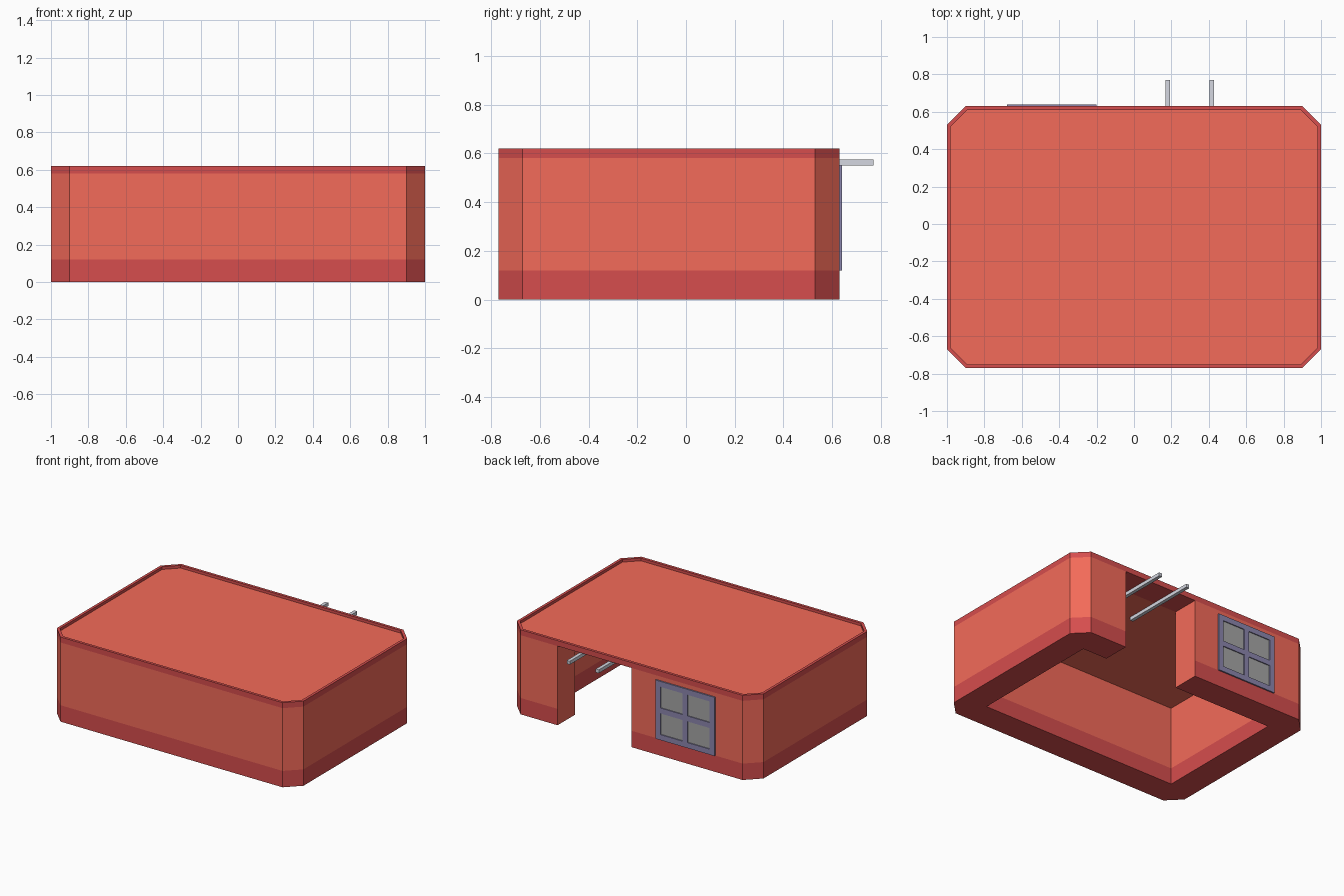
import bpy, bmesh

if "Cube" in bpy.data.objects:
    bpy.data.objects.remove(bpy.data.objects["Cube"])


def material(name, rgb):
    m = bpy.data.materials.new(name)
    m.diffuse_color = (*rgb, 1)
    m.use_nodes = True
    m.node_tree.nodes["Principled BSDF"].inputs["Base Color"].default_value = m.diffuse_color
    return m


BRICK = material("brick", (0.90, 0.145, 0.10))
TRIM = material("trim", (0.67, 0.075, 0.075))
FRAME = material("frame_paint", (0.26, 0.24, 0.42))
GLASS = material("glass", (0.38, 0.38, 0.38))
METAL = material("metal", (0.66, 0.68, 0.75))

TRIM_Z, WALL_Z, ROOF_Z, TOP_Z = 0.12, 0.58, 0.60, 0.62
DOOR = (0.0, 0.6)


def octagon(t=0.0):
    """Chamfered footprint, counter-clockwise, inset by t."""
    x, y0, y1, c = 1 - t, -0.77 + t, 0.63 - t, 0.1 - 0.586 * t
    return [(-x + c, y1), (-x, y1 - c), (-x, y0 + c), (-x + c, y0),
            (x - c, y0), (x, y0 + c), (x, y1 - c), (x - c, y1)]


def ring(bm, pts, z):
    return [bm.verts.new((x, y, z)) for x, y in pts]


def bridge(bm, low, high, mat):
    n = len(low)
    return [_face(bm, (low[i], low[(i + 1) % n], high[(i + 1) % n], high[i]), mat)
            for i in range(n)]


def _face(bm, verts, mat):
    f = bm.faces.new(verts)
    f.material_index = mat
    return f


def finish(bm, name, mats):
    me = bpy.data.meshes.new(name)
    bm.to_mesh(me)
    bm.free()
    for m in mats:
        me.materials.append(m)
    ob = bpy.data.objects.new(name, me)
    bpy.context.collection.objects.link(ob)
    return ob


def boxes(name, spans, mat):
    """One object from several ((x0,x1),(y0,y1),(z0,z1)) blocks."""
    bm = bmesh.new()
    for span in spans:
        new = bmesh.ops.create_cube(bm, size=1)["verts"]
        for v in new:
            v.co = [(a + b) / 2 + c * (b - a) for (a, b), c in zip(span, v.co)]
    return finish(bm, name, [mat])


# Walls: thick shell with a doorway gap at the back and a trim band at the foot
d0, d1 = DOOR
plan = [(d0, 0.63)] + octagon() + [
    (d1, 0.63), (d1, 0.43), (0.8, 0.43), (0.8, -0.57),
    (-0.8, -0.57), (-0.8, 0.43), (d0, 0.43)]
bm = bmesh.new()
foot, mid, head = (ring(bm, plan, z) for z in (0, TRIM_Z, WALL_Z))
lower = bridge(bm, foot, mid, 1)
bridge(bm, mid, head, 0)
lower[9].material_index = lower[-1].material_index = 0  # plain door jambs
_face(bm, foot[::-1], 1)
finish(bm, "walls", [BRICK, TRIM])

# Roof: raised rim, sunken deck, ceiling and door lintel underneath
bm = bmesh.new()
eave, rim = ring(bm, octagon(), WALL_Z), ring(bm, octagon(), TOP_Z)
lip, deck = ring(bm, octagon(0.02), TOP_Z), ring(bm, octagon(0.02), ROOF_Z)
for a, b in ((eave, rim), (rim, lip), (lip, deck)):
    bridge(bm, a, b, 1)
_face(bm, deck, 0)
for (x0, x1, y0, y1), mat in (((-0.8, 0.8, -0.57, 0.43), 0), ((d0, d1, 0.43, 0.63), 1)):
    _face(bm, ring(bm, [(x0, y0), (x0, y1), (x1, y1), (x1, y0)], WALL_Z), mat)
finish(bm, "roof", [BRICK, TRIM])

# Window: frame with a cross and glass set slightly back
wx0, wx1, wz0, wz1, w, h = -0.68, -0.20, 0.12, 0.55, 0.04, 0.02
cx, cz, depth = (wx0 + wx1) / 2, (wz0 + wz1) / 2, (0.625, 0.64)
uprights = [((x, x + w), depth, (wz0, wz1)) for x in (wx0, wx1 - w)]
rails = [((wx0 + w, wx1 - w), depth, (z, z + w)) for z in (wz0, cz - h, wz1 - w)]
mullions = [((cx - h, cx + h), depth, z)
            for z in ((wz0 + w, cz - h), (cz + h, wz1 - w))]
boxes("window_frame", uprights + rails + mullions, FRAME)
boxes("window_glass", [((wx0 + w, wx1 - w), (0.625, 0.633), (wz0 + w, wz1 - w))], GLASS)

# Overhead rails running out through the doorway
boxes("door_rails", [((x - 0.0125, x + 0.0125), (0.19, 0.77), (0.55, 0.575))
                     for x in (0.18, 0.415)], METAL)
